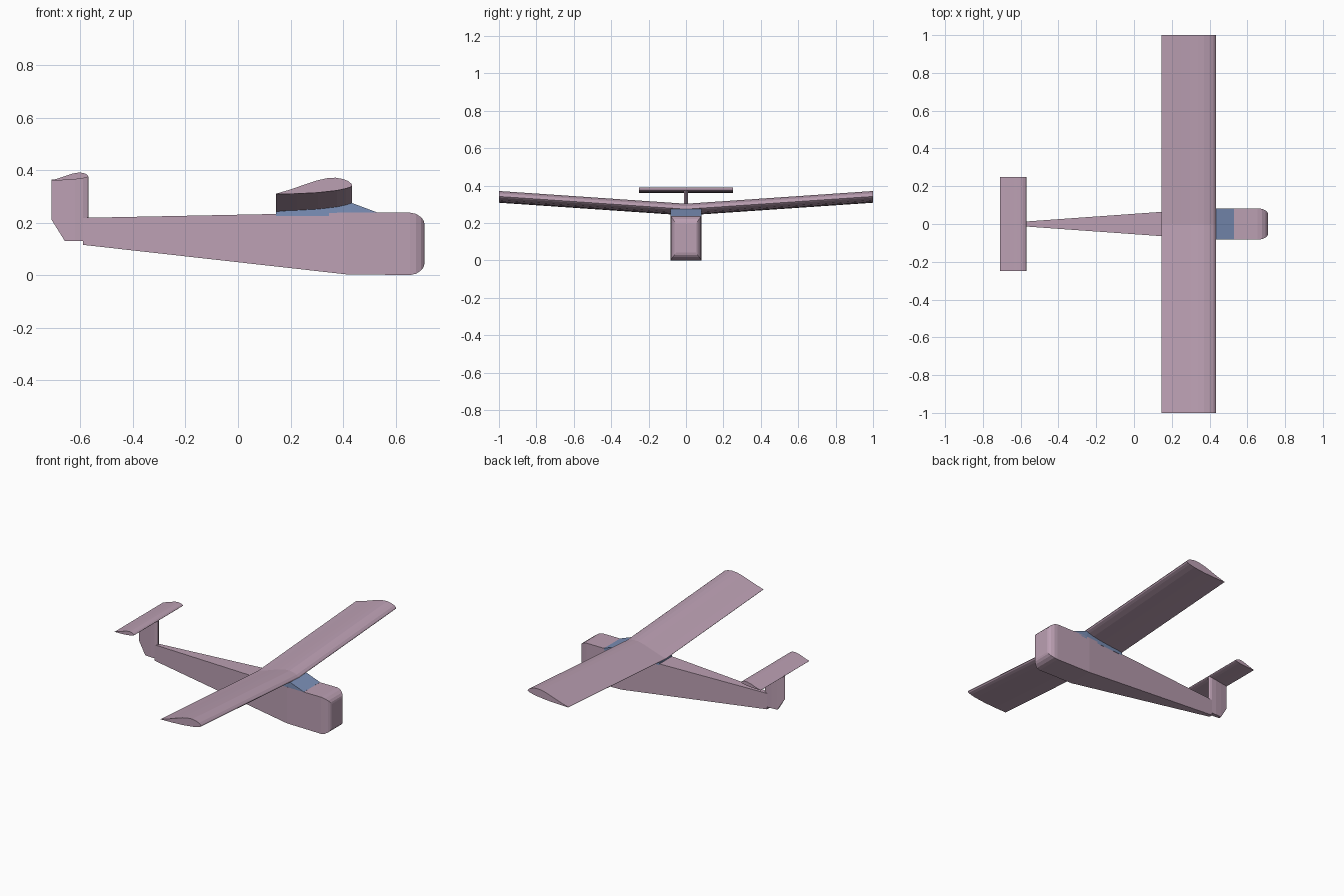
import bpy, bmesh


def material(name, rgb):
    m = bpy.data.materials.new(name)
    m.diffuse_color = (*rgb, 1)
    return m


MAUVE = material("mauve", (0.50, 0.35, 0.45))
BLUE = material("blue", (0.20, 0.28, 0.48))


def loft(name, rings, mat):
    """Skin a list of equal-length vertex rings and cap both ends."""
    bm = bmesh.new()
    vs = [[bm.verts.new(p) for p in ring] for ring in rings]
    n = len(vs[0])
    for a, b in zip(vs, vs[1:]):
        for i in range(n):
            j = (i + 1) % n
            bm.faces.new((a[i], a[j], b[j], b[i]))
    bm.faces.new(vs[0])
    bm.faces.new(vs[-1])
    bmesh.ops.recalc_face_normals(bm, faces=bm.faces)
    me = bpy.data.meshes.new(name)
    bm.to_mesh(me)
    bm.free()
    me.materials.append(mat)
    ob = bpy.data.objects.new(name, me)
    bpy.context.collection.objects.link(ob)
    return ob


def box_ring(x, half, low, high):
    return [(x, -half, low), (x, half, low), (x, half, high), (x, -half, high)]


# Fuselage: tapered boom, square cabin, rounded nose (x, half width, bottom, top)
loft("fuselage", [box_ring(*s) for s in (
    (-0.59, 0.012, 0.115, 0.218), (0.41, 0.083, 0.003, 0.238),
    (0.655, 0.083, 0.0, 0.238), (0.678, 0.080, 0.005, 0.233),
    (0.697, 0.071, 0.017, 0.221), (0.707, 0.061, 0.030, 0.208),
    (0.71, 0.053, 0.042, 0.197))], MAUVE)

# Blue windscreen and wing mount
loft("windscreen", [box_ring(*s) for s in (
    (0.145, 0.065, 0.225, 0.242), (0.30, 0.076, 0.225, 0.255),
    (0.43, 0.083, 0.225, 0.276), (0.53, 0.083, 0.225, 0.2385))], BLUE)

# Cambered section: chord fraction from trailing edge, height in chords
FOIL = [(0, 0), (0.19, 0.055), (0.36, 0.115), (0.53, 0.172), (0.67, 0.203),
        (0.78, 0.210), (0.88, 0.193), (0.95, 0.165), (0.99, 0.130),
        (1.0, 0.110), (0.98, 0.088), (0.92, 0.068), (0.80, 0.042),
        (0.55, 0.014), (0.28, 0.0), (0.0, -0.006)]


def foil_ring(x, y, z, chord):
    return [(x + s * chord, y, z + t * chord) for s, t in FOIL]


# Wing with dihedral, and flat tailplane
loft("wing", [foil_ring(0.145, y, 0.242 + 0.068 * abs(y), 0.29)
              for y in (-1, 0, 1)], MAUVE)
loft("tailplane", [foil_ring(-0.71, y, 0.361, 0.14)
                   for y in (-0.25, 0.25)], MAUVE)

# Fin: symmetric vertical section with a swept-up lower rear corner
stations = [(-0.71, 0.001, 0.21, 0.363), (-0.66, 0.008, 0.13, 0.370),
            (-0.62, 0.012, 0.13, 0.376), (-0.59, 0.012, 0.13, 0.376),
            (-0.576, 0.008, 0.13, 0.374), (-0.57, 0.003, 0.13, 0.374)]
loft("fin", [box_ring(*s) for s in stations], MAUVE)
